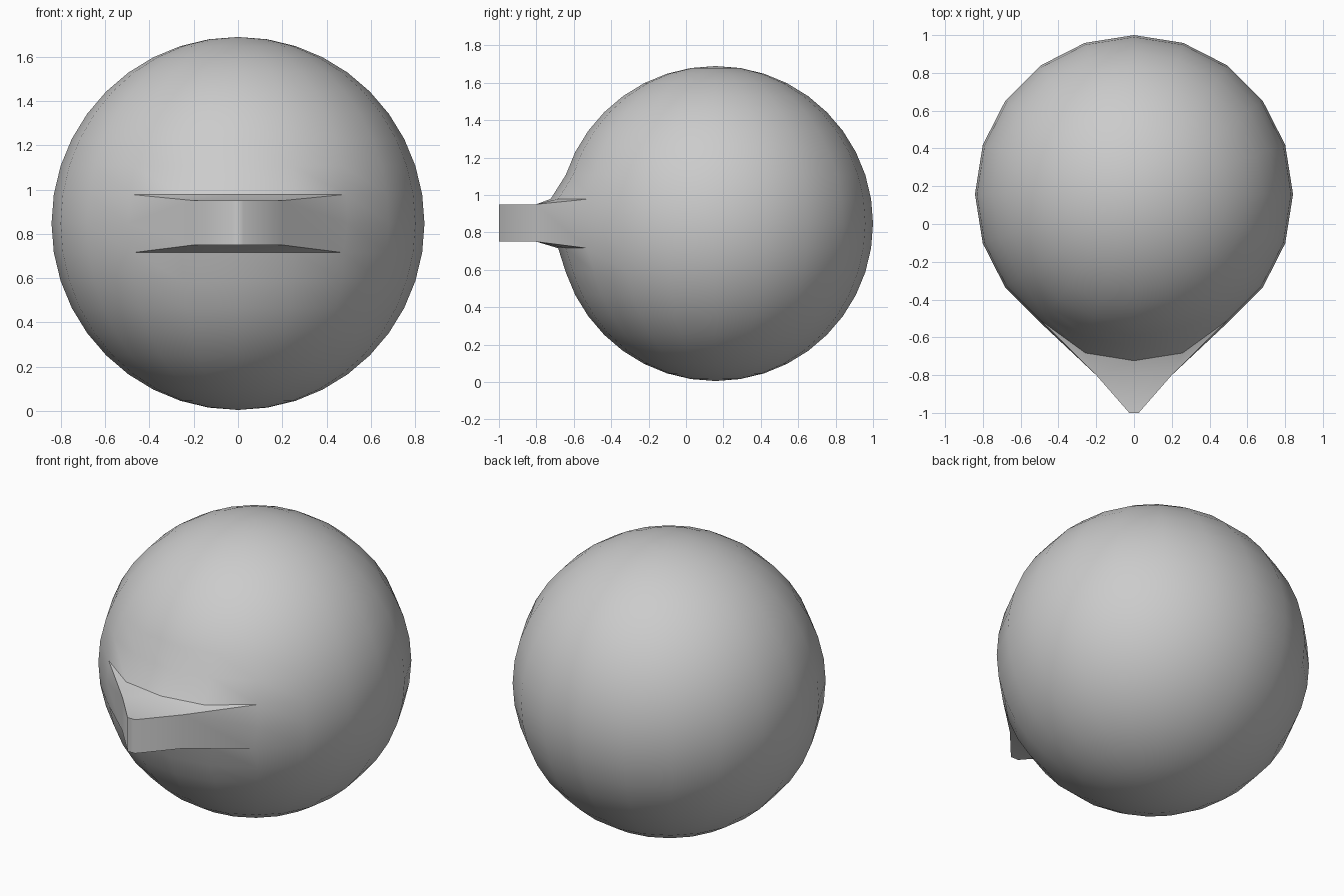
import bpy, bmesh
from mathutils import Vector

if "Cube" in bpy.data.objects:
    bpy.data.objects.remove(bpy.data.objects["Cube"])

R, CY, CZ = 0.842, 0.158, 0.847
bm = bmesh.new()

# round head
bmesh.ops.create_uvsphere(bm, u_segments=20, v_segments=20, radius=R)
bmesh.ops.translate(bm, verts=bm.verts, vec=(0, CY, CZ))

# opening at the front, four columns wide and two rows high
hole = []
for f in bm.faces:
    c = f.calc_center_median()
    if c.y < CY and abs(c.x) < 0.45 and abs(c.z - CZ) < 0.12:
        hole.append(f)
bmesh.ops.delete(bm, geom=hole, context='FACES')


def rim(x, z):
    p = Vector((x, CY - (R * R - x * x) ** 0.5, z))
    return min(bm.verts, key=lambda v: (v.co - p).length)


XS = (-0.49, -0.257, 0, 0.257, 0.49)
top_rim = [rim(x, 0.979) for x in XS]
bot_rim = [rim(x, 0.715) for x in XS]
mid = [rim(x, CZ) for x in (-0.495, 0.495)]
for v in top_rim[1:4]:
    v.co.y -= 0.05
for v in bot_rim[1:4]:
    v.co.y -= 0.01
for v in (bot_rim[0], bot_rim[4]):
    v.co.x *= 0.97
    v.co.y -= 0.015

# beak
OUT = ((-0.2, -0.8), (-0.025, -1), (0.025, -1), (0.2, -0.8))
top = [bm.verts.new((x, y, 0.95)) for x, y in OUT]
bot = [bm.verts.new((x, y, 0.75)) for x, y in OUT]
caps = []
for r, o in ((top_rim, top), (bot_rim, bot)):
    faces = [(r[0], r[1], o[0]), (r[1], r[2], o[0]), (r[2], o[3], o[0]),
             (r[2], r[3], o[3]), (r[3], r[4], o[3]), tuple(o)]
    caps.append([bm.faces.new(f) for f in faces])
for i in range(3):
    bm.faces.new((top[i], top[i + 1], bot[i + 1], bot[i]))
for k, m in ((0, mid[0]), (-1, mid[1])):
    bm.faces.new((top_rim[k], top[k], bot[k], bot_rim[k], m))

bmesh.ops.recalc_face_normals(bm, faces=bm.faces)
for f in bm.faces:
    f.smooth = True
# sharp outline around the beak's upper and lower faces
for cap in caps:
    group = set(cap)
    for f in cap:
        for e in f.edges:
            if sum(g in group for g in e.link_faces) == 1:
                e.smooth = False

mesh = bpy.data.meshes.new("head_with_beak")
bm.to_mesh(mesh)
bm.free()
bpy.context.collection.objects.link(bpy.data.objects.new("head_with_beak", mesh))
